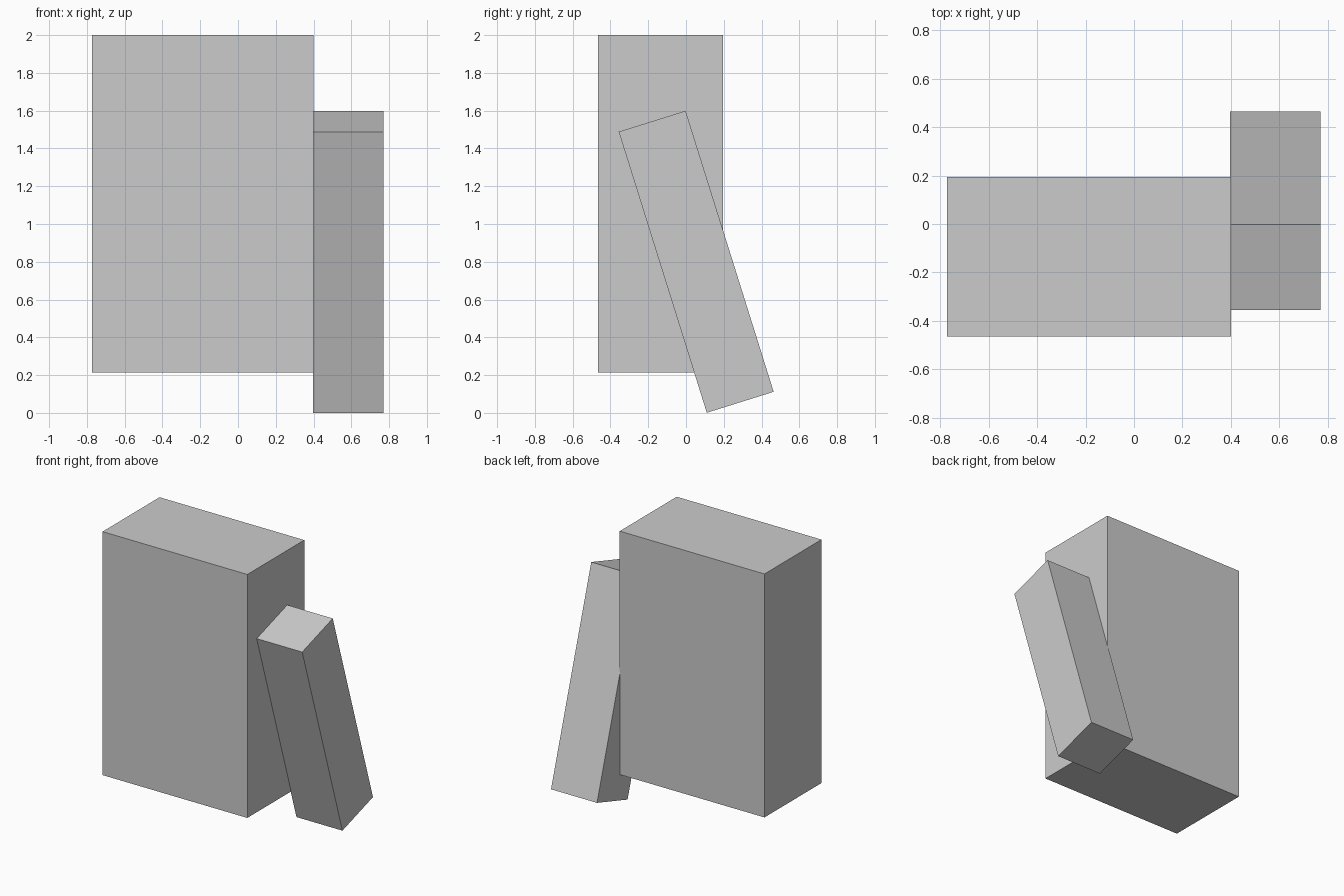
import bpy
from math import radians

if "Cube" in bpy.data.objects:
    bpy.data.objects.remove(bpy.data.objects["Cube"])


def box(name, center, size, tilt=0.0):
    bpy.ops.mesh.primitive_cube_add(size=1, location=center,
                                    rotation=(radians(tilt), 0, 0))
    ob = bpy.context.object
    ob.name = name
    ob.scale = size
    bpy.ops.object.transform_apply(location=False, rotation=False, scale=True)
    return ob


# Large upright block, raised off the ground
box("main_block", (-0.186, -0.135, 1.1075), (1.174, 0.66, 1.785))

# Square bar on the right side, top leaning forward
box("leaning_bar", (0.5835, 0.054, 0.80), (0.373, 0.371, 1.559), tilt=17.4)
